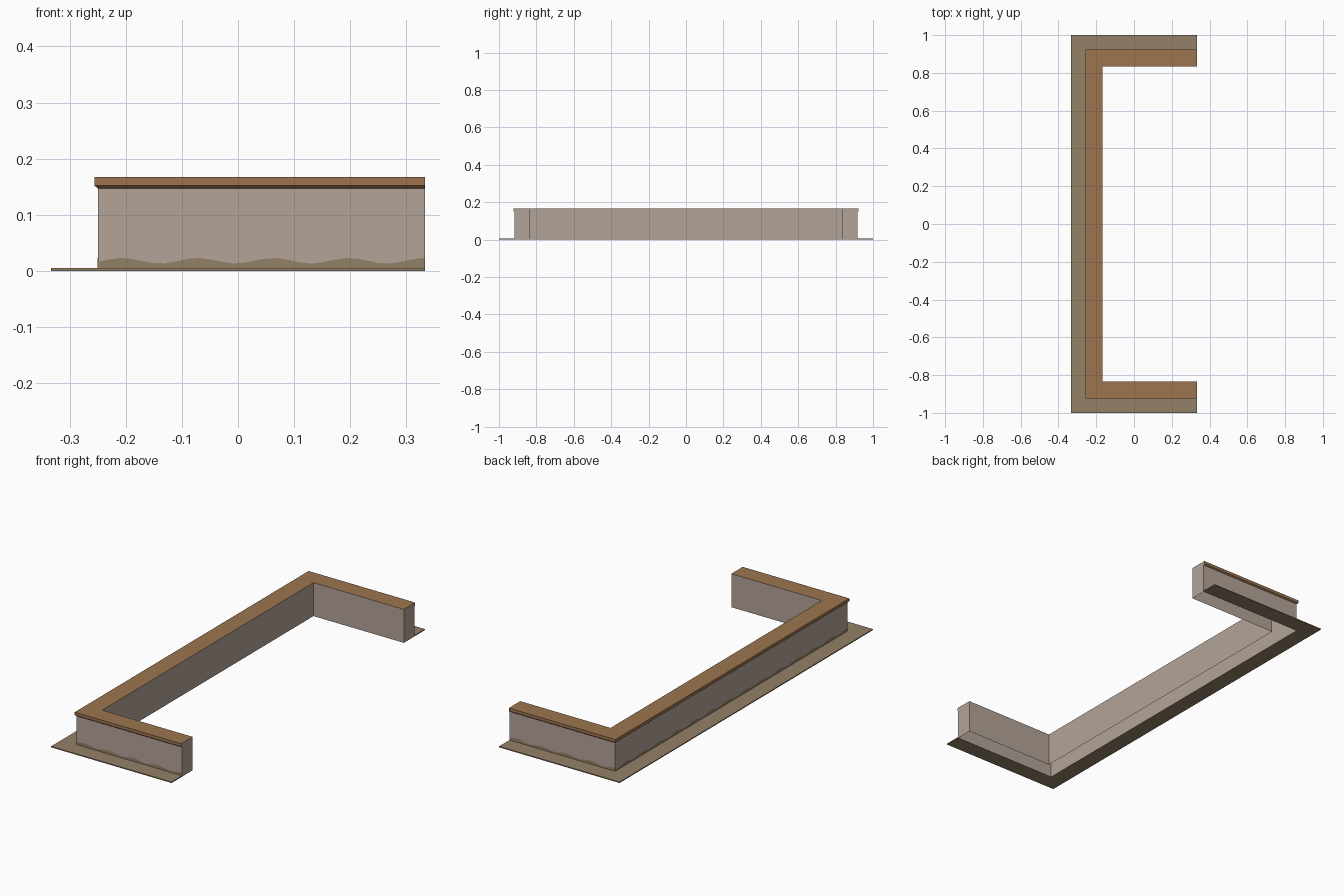
import bpy, bmesh, math

if "Cube" in bpy.data.objects:
    bpy.data.objects.remove(bpy.data.objects["Cube"])

HX, HY = 0.333, 1.0          # half extents of the footprint


def material(name, srgb):
    m = bpy.data.materials.new(name)
    lin = [((c / 255 + 0.055) / 1.055) ** 2.4 for c in srgb]
    m.diffuse_color = (*lin, 1)
    m.use_nodes = True
    m.node_tree.nodes["Principled BSDF"].inputs["Base Color"].default_value = m.diffuse_color
    return m


plaster = material("plaster", (180, 164, 152))
timber = material("timber", (156, 117, 78))
earth = material("earth", (148, 129, 105))


def u_path(d):
    """U-shaped outline, moved inwards by d from the outer footprint."""
    return [(HX, -HY + d), (-HX + d, -HY + d), (-HX + d, HY - d), (HX, HY - d)]


def make_object(name, bm, mats):
    mesh = bpy.data.meshes.new(name)
    bm.to_mesh(mesh)
    bm.free()
    for m in mats:
        mesh.materials.append(m)
    ob = bpy.data.objects.new(name, mesh)
    bpy.context.collection.objects.link(ob)
    return ob


def sweep(name, profile, mats, seg_mats):
    """Sweep an open (inset, z) profile round the U, and cap both ends."""
    bm = bmesh.new()
    rails = [[bm.verts.new((x, y, z)) for x, y in u_path(d)] for d, z in profile]
    for a, b, mi in zip(rails, rails[1:], seg_mats):
        for i in range(3):
            bm.faces.new((a[i], a[i + 1], b[i + 1], b[i])).material_index = mi
    bm.faces.new([r[0] for r in rails])
    bm.faces.new([r[3] for r in rails])
    bmesh.ops.recalc_face_normals(bm, faces=bm.faces)
    return make_object(name, bm, mats)


# Low wall, open underneath, with an overhanging timber top
sweep("wall_with_coping",
      [(0.083, 0.0), (0.083, 0.147), (0.077, 0.152), (0.077, 0.167),
       (0.1667, 0.167), (0.1667, 0.0)],
      [plaster, timber], [0, 1, 1, 1, 0])

# Thin ground strip around the outside
sweep("ground_strip",
      [(0.083, 0.0), (0.0, 0.0), (0.0, 0.005), (0.083, 0.005)],
      [earth], [0, 0, 0])

# Wavy earth stain along the foot of the outer faces
bm = bmesh.new()
path = u_path(0.0822)
for (x0, y0), (x1, y1) in zip(path, path[1:]):
    length = math.hypot(x1 - x0, y1 - y0)
    n = int(length / 0.02)
    prev = None
    for i in range(n + 1):
        t = i / n
        x, y = x0 + (x1 - x0) * t, y0 + (y1 - y0) * t
        h = 0.018 + 0.005 * math.cos(2 * math.pi * t * length / 0.135)
        cur = (bm.verts.new((x, y, 0.004)), bm.verts.new((x, y, h)))
        if prev:
            bm.faces.new((prev[0], prev[1], cur[1], cur[0]))
        prev = cur
make_object("earth_stain", bm, [earth])
